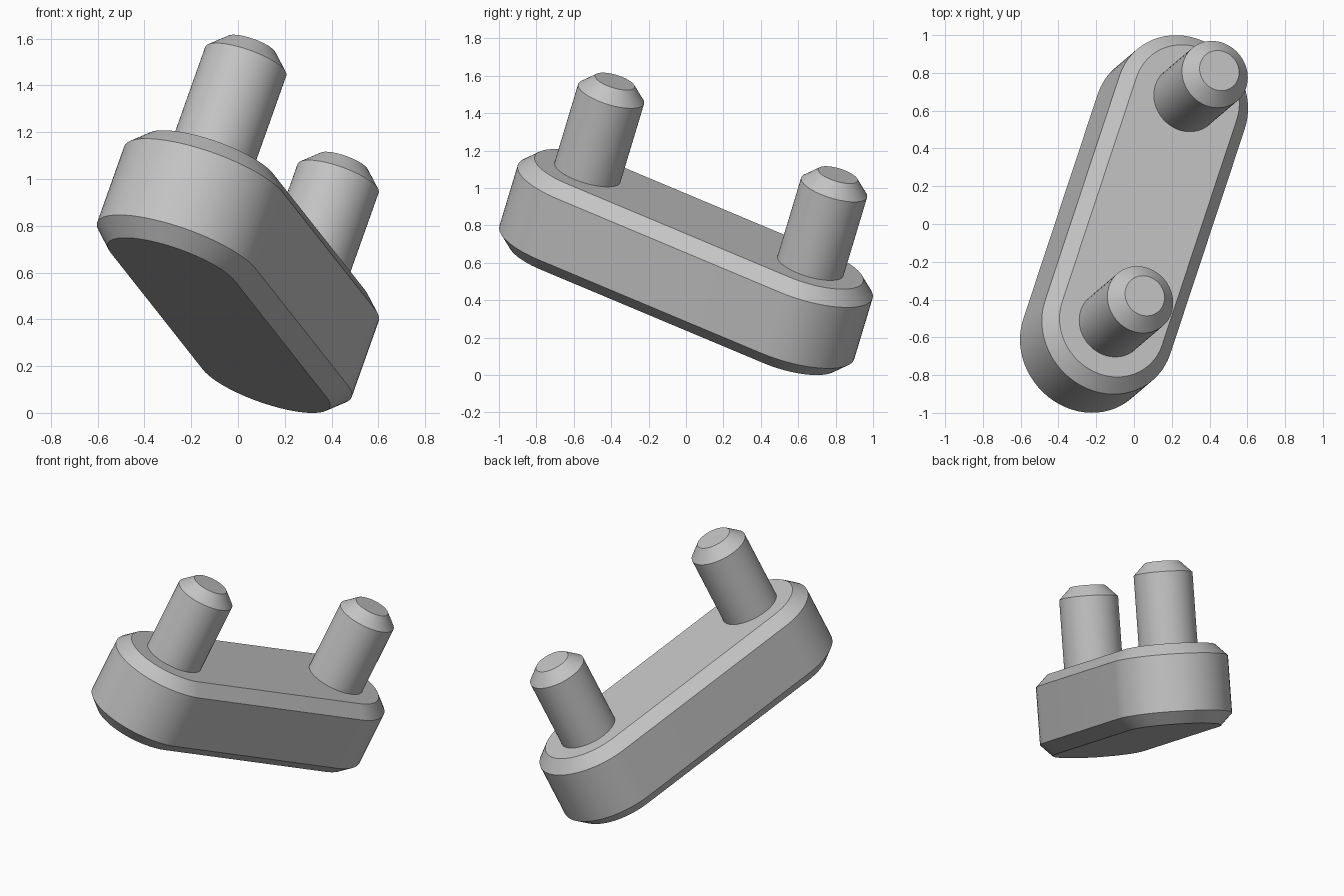
import bpy, bmesh, math
from mathutils import Vector, Matrix

cube = bpy.data.objects.get("Cube")
if cube:
    bpy.data.objects.remove(cube, do_unlink=True)

grey = bpy.data.materials.new("plain grey")
grey.use_nodes = True
colour = (0.55, 0.55, 0.55, 1)
grey.diffuse_color = colour
grey.node_tree.nodes["Principled BSDF"].inputs["Base Color"].default_value = colour

# Tilted frame: along the link, across it, and along the pins
along = Vector((0.292, 0.882, -0.37)).normalized()
axis = Vector((0.322, 0.273, 0.907))
axis = (axis - along * axis.dot(along)).normalized()
across = axis.cross(along)
frame = Matrix((along, across, axis)).transposed().to_4x4()
frame.translation = (0, 0, 0.604)

HALF = 0.676      # half the distance between pins
RADIUS = 0.368    # rounded end of the plate
CHAMFER = 0.0736
DEPTH = 0.507     # plate thickness
TIP = 0.79        # pin tip height above the plate centre
SEG = 32          # steps per half circle


def outline(radius, half):
    """Stadium outline, or a circle when half is zero."""
    points = []
    for side in (1, -1):
        for i in range(SEG + (1 if half else 0)):
            a = math.pi * (i / SEG - 0.5)
            points.append((side * (half + radius * math.cos(a)), side * radius * math.sin(a)))
    return points


def stack(name, sections, half=0, centre=0):
    """Closed solid lofted through (radius, height) sections."""
    bm = bmesh.new()
    rings = [[bm.verts.new((x + centre, y, z)) for x, y in outline(r, half)]
             for r, z in sections]
    for low, high in zip(rings, rings[1:]):
        for i in range(len(low)):
            j = (i + 1) % len(low)
            bm.faces.new((low[i], low[j], high[j], high[i]))
    bm.faces.new(rings[0][::-1])
    bm.faces.new(rings[-1])
    bmesh.ops.recalc_face_normals(bm, faces=bm.faces)
    mesh = bpy.data.meshes.new(name)
    bm.to_mesh(mesh)
    bm.free()
    mesh.materials.append(grey)
    obj = bpy.data.objects.new(name, mesh)
    bpy.context.collection.objects.link(obj)
    obj.matrix_world = frame
    bpy.ops.object.select_all(action="DESELECT")
    obj.select_set(True)
    bpy.context.view_layer.objects.active = obj
    bpy.ops.object.shade_smooth_by_angle(angle=math.radians(30))
    return obj


# Rounded plate with chamfered rims
top = DEPTH / 2
stack("link_plate", [(RADIUS - CHAMFER, -top), (RADIUS, CHAMFER - top),
                     (RADIUS, top - CHAMFER), (RADIUS - CHAMFER, top)], half=HALF)

# Two chamfered pins
pin = RADIUS / 2
for name, side in (("front_pin", -1), ("back_pin", 1)):
    stack(name, [(pin, top - 0.02), (pin, TIP - CHAMFER), (pin - CHAMFER, TIP)],
          centre=side * HALF)
